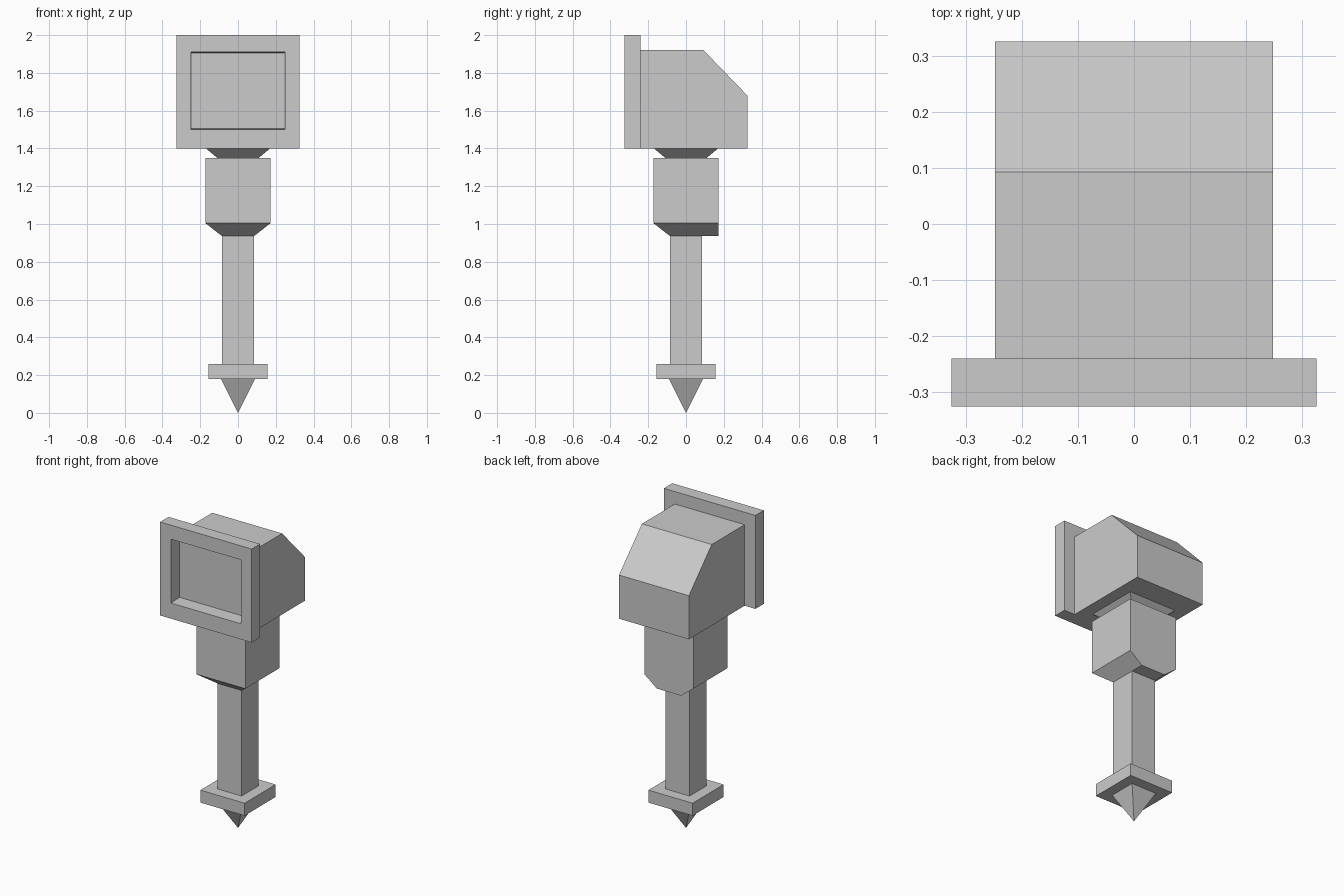
import bpy, bmesh

if "Cube" in bpy.data.objects:
    bpy.data.objects.remove(bpy.data.objects["Cube"])


def finish(name, bm):
    bmesh.ops.recalc_face_normals(bm, faces=bm.faces)
    mesh = bpy.data.meshes.new(name)
    bm.to_mesh(mesh)
    bm.free()
    obj = bpy.data.objects.new(name, mesh)
    bpy.context.collection.objects.link(obj)
    return obj


def loft(name, rings, closed=False):
    """Skin a list of point rings; closed joins last to first, otherwise cap both ends."""
    bm = bmesh.new()
    loops = [[bm.verts.new(p) for p in ring] for ring in rings]
    pairs = list(zip(loops, loops[1:]))
    if closed:
        pairs.append((loops[-1], loops[0]))
    else:
        bm.faces.new(loops[0])
        bm.faces.new(loops[-1])
    n = len(loops[0])
    for a, b in pairs:
        for i in range(n):
            j = (i + 1) % n
            bm.faces.new((a[i], a[j], b[j], b[i]))
    return finish(name, bm)


def square(r, z, back=None):
    """Horizontal square ring of half width r; back overrides the rear y."""
    b = r if back is None else back
    return [(-r, -r, z), (r, -r, z), (r, b, z), (-r, b, z)]


def upright(w, z0, z1, y):
    """Rectangle ring facing the front."""
    return [(-w, y, z0), (w, y, z0), (w, y, z1), (-w, y, z1)]


# Ground spike: four-sided pyramid
bm = bmesh.new()
base = [bm.verts.new(p) for p in square(0.09, 0.18)]
tip = bm.verts.new((0, 0, 0))
bm.faces.new(base)
for i in range(4):
    bm.faces.new((base[i], base[(i + 1) % 4], tip))
finish("ground_spike", bm)

# Foot plate and shaft
loft("foot_plate", [square(0.157, 0.18), square(0.157, 0.26)])
loft("shaft", [square(0.086, 0.26), square(0.086, 0.94)])

# Collar: bottom tapers on the front and sides, back stays vertical
loft("collar", [square(0.086, 0.937, 0.173), square(0.173, 1.005),
                square(0.173, 1.35)])

# Flared neck under the head
loft("neck", [square(0.11, 1.35), square(0.17, 1.40)])

# Head housing: side profile with sloped back, extruded across x
profile = [(-0.24, 1.40), (0.325, 1.40), (0.325, 1.68), (0.093, 1.92), (-0.24, 1.92)]
loft("head_housing", [[(x, y, z) for y, z in profile] for x in (-0.248, 0.248)])

# Front frame: open ring, the housing closes the recess behind it
loft("front_frame", [upright(0.325, 1.40, 2.0, -0.24), upright(0.325, 1.40, 2.0, -0.325),
                     upright(0.248, 1.50, 1.91, -0.325), upright(0.247, 1.505, 1.905, -0.24)],
     closed=True)
